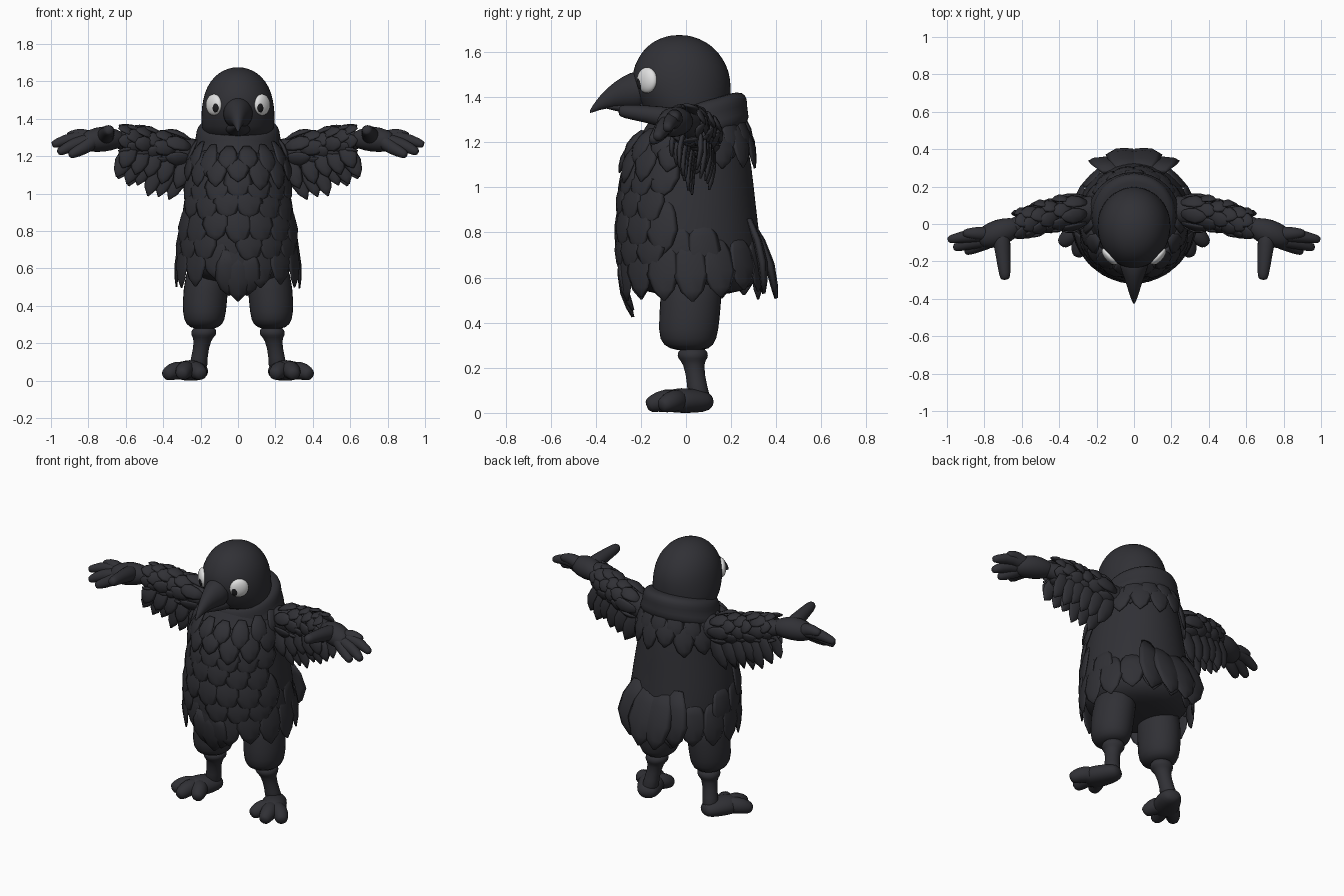
import bpy, bmesh, math, random
from mathutils import Vector as V

random.seed(4)
cube = bpy.data.objects.get("Cube")
if cube:
    bpy.data.objects.remove(cube)


def material(name, rgb, rough=0.8):
    m = bpy.data.materials.new(name)
    m.use_nodes = True
    m.diffuse_color = (*rgb, 1)
    node = next(n for n in m.node_tree.nodes if n.type == 'BSDF_PRINCIPLED')
    node.inputs["Base Color"].default_value = (*rgb, 1)
    node.inputs["Roughness"].default_value = rough
    return m


PLUMAGE = material("charcoal plumage", (0.03, 0.03, 0.036))
WHITE = material("eye white", (0.75, 0.75, 0.75))
PUPIL = material("pupil black", (0.012, 0.012, 0.014))


def finish(bm, name, mat=PLUMAGE, mirror=False, subdiv=0):
    bmesh.ops.recalc_face_normals(bm, faces=bm.faces[:])
    me = bpy.data.meshes.new(name)
    bm.to_mesh(me)
    bm.free()
    me.materials.append(mat)
    for p in me.polygons:
        p.use_smooth = True
    ob = bpy.data.objects.new(name, me)
    bpy.context.collection.objects.link(ob)
    if mirror:
        ob.modifiers.new("mirror", 'MIRROR').use_mirror_merge = False
    if subdiv:
        s = ob.modifiers.new("smooth", 'SUBSURF')
        s.levels = s.render_levels = subdiv


def skin(bm, rings):
    """Join equal rings of points into a capped tube."""
    loops = [[bm.verts.new(p) for p in r] for r in rings]
    n = len(loops[0])
    for a, b in zip(loops, loops[1:]):
        for i in range(n):
            bm.faces.new((a[i], a[(i + 1) % n], b[(i + 1) % n], b[i]))
    bm.faces.new(loops[0][::-1])
    bm.faces.new(loops[-1])


def ring(c, u, v, n):
    return [V(c) + u * math.cos(k * math.tau / n) + v * math.sin(k * math.tau / n) for k in range(n)]


def loft(bm, sections, u, v, n=24):
    """Sections are (centre, half width along u, half width along v)."""
    skin(bm, [ring(c, V(u) * a, V(v) * b, n) for c, a, b in sections])


def tube(bm, points, radii, n=10, flat=1.0):
    """Round-ended limb along a path."""
    pts = [V(p) for p in points]
    t0, t1 = (pts[1] - pts[0]).normalized(), (pts[-1] - pts[-2]).normalized()
    pts = [pts[0] - t0 * radii[0] * .6] + pts + [pts[-1] + t1 * radii[-1] * .6]
    rad = [radii[0] * .6] + list(radii) + [radii[-1] * .6]
    rings = []
    for i, p in enumerate(pts):
        t = (pts[min(i + 1, len(pts) - 1)] - pts[max(i - 1, 0)]).normalized()
        up = V((0, 0, 1)) if abs(t.z) < .8 else V((0, 1, 0))
        u = up.cross(t).normalized()
        rings.append(ring(p, u * rad[i], t.cross(u) * rad[i] * flat, n))
    skin(bm, rings)


def feather(bm, base, tip, normal, width, thick=0.014):
    """Leaf-shaped feather bulging along the normal."""
    base, tip = V(base), V(tip)
    d = tip - base
    side = d.cross(V(normal)).normalized()
    out = side.cross(d).normalized()
    rings = []
    for t, w in ((0, .4), (.3, .85), (.6, 1), (.85, .65), (1, .08)):
        c = base + d * t + out * thick * math.sin(t * math.pi)
        rings.append(ring(c, side * width * w, out * thick * (.3 + .7 * w), 8))
    skin(bm, rings)


# Body: elliptical sections (height, y centre, half width, half depth)
BODY = [(.52, .03, .16, .16), (.56, .03, .28, .28), (.65, .025, .318, .317), (.80, .012, .313, .314),
        (.95, .005, .292, .302), (1.10, .01, .262, .282), (1.20, .022, .242, .25), (1.30, .045, .205, .20), (1.40, .045, .15, .15)]
bm = bmesh.new()
loft(bm, [((0, cy, z), a, b) for z, cy, a, b in BODY], (1, 0, 0), (0, 1, 0), 32)
finish(bm, "body", subdiv=1)


def surface(angle, z, out=0.0):
    """Point on the body; angle zero is the front."""
    z0 = min(max(z, BODY[1][0]), BODY[-1][0])
    lo, hi = next(p for p in zip(BODY, BODY[1:]) if p[0][0] <= z0 <= p[1][0])
    f = (z0 - lo[0]) / (hi[0] - lo[0])
    _, cy, a, b = [p + (q - p) * f for p, q in zip(lo, hi)]
    return V(((a + out) * math.sin(angle), cy - (b + out) * math.cos(angle), z))


def radial(angle):
    return V((math.sin(angle), -math.cos(angle), .1))


# Hem all round, a second row on front and sides, finer rows on the breast
bm = bmesh.new()
ROWS = [(.52, .27, .024, -2), (.61, .25, .016, -.3), (.72, .24, .008, .1), (.84, .24, .004, .25), (.95, .22, .004, .25)]
for row, (tip_z, length, flare, limit) in enumerate(ROWS):
    count = 16
    for k in range(count):
        a = (k + .5 * (row % 2)) * math.tau / count
        if math.cos(a) < limit:
            continue
        drop = random.uniform(-.03, .03)
        spread = flare + .025 * abs(math.sin(a)) * (row == 0)
        feather(bm, surface(a, tip_z + length, -.016), surface(a, tip_z + drop, spread), radial(a), .078, .012)
# Front hem tuft
for x in (-.06, .06, 0):
    feather(bm, (x, -.29, .70), (x * .8, -.235, .425 + abs(x) * .5), (0, -1, -.2), .07, .018)
# Tail fan at the back
for x in (-.17, .17, -.06, .06):
    feather(bm, (x * .8, .28, .86), (x * .9, .43 - abs(x) * .5, .495 + abs(x) * .2), (0, 1, .3), .1, .022)
finish(bm, "body_feathers")

# Tilted cowl around the neck with a ragged fringe
bm = bmesh.new()
loft(bm, [((0, .035, 1.375), .17, .17), ((0, .045, 1.365), .208, .208), ((0, .05, 1.33), .226, .224),
          ((0, .045, 1.285), .226, .226), ((0, .04, 1.25), .252, .242), ((0, .025, 1.18), .252, .247)],
     (1, 0, 0), (0, 1, .28), 32)
finish(bm, "neck_cowl", subdiv=1)
bm = bmesh.new()
for layer, (top, bottom, width) in enumerate([(1.26, 1.07, .062), (1.30, 1.14, .055)]):
    for k in range(15):
        a = (k + .5 * layer) * math.tau / 15
        lift = -.05 * math.cos(a)
        tip = surface(a, bottom + lift * .5 + random.uniform(-.03, .03), .018)
        feather(bm, surface(a, top + lift, .006), tip, radial(a), width, .013)
finish(bm, "neck_feathers")

# Head
bm = bmesh.new()
loft(bm, [((0, .01, 1.28), .18, .17), ((0, 0, 1.36), .198, .198), ((0, -.018, 1.44), .198, .22),
          ((0, -.023, 1.51), .188, .218), ((0, -.025, 1.57), .168, .192), ((0, -.028, 1.625), .13, .15),
          ((0, -.03, 1.66), .08, .092), ((0, -.03, 1.676), .025, .03)], (1, 0, 0), (0, 1, 0))
finish(bm, "head", subdiv=1)

# Beak halves
bm = bmesh.new()
loft(bm, [((0, -.17, 1.43), .10, .10), ((0, -.25, 1.43), .068, .082), ((0, -.32, 1.411), .042, .057),
          ((0, -.38, 1.378), .024, .034), ((0, -.42, 1.342), .008, .012), ((0, -.427, 1.333), .003, .004)],
     (1, 0, 0), (0, 0, 1), 16)
finish(bm, "upper_beak", subdiv=1)
bm = bmesh.new()
loft(bm, [((0, -.12, 1.345), .09, .05), ((0, -.22, 1.348), .05, .034), ((0, -.31, 1.357), .025, .018),
          ((0, -.37, 1.358), .008, .006)], (1, 0, 0), (0, 0, 1), 16)
finish(bm, "lower_beak", subdiv=1)


# Eyes: shallow lenses nearly flush with the head, pupils set low and inwards
def lens(name, centre, width, height, thick, mat):
    along, out = V((.68, .73, 0)), V((.73, -.68, 0))
    b = bmesh.new()
    bmesh.ops.create_uvsphere(b, u_segments=24, v_segments=14, radius=1)
    for v in b.verts:
        x, y, z = v.co
        v.co = V(centre) + along * x * width + out * y * thick + V((0, 0, z * height))
    finish(b, name, mat, mirror=True)


lens("eyes", (.129, -.173, 1.475), .056, .057, .027, WHITE)
lens("pupils", (.121, -.200, 1.463), .023, .029, .013, PUPIL)

# Arms
ARM = [V((.16, .08, 1.20)), V((.38, .06, 1.24)), V((.52, .03, 1.27)), V((.66, -.02, 1.29))]
ARM_R = [.09, .075, .062, .05]
bm = bmesh.new()
tube(bm, ARM, ARM_R, 12)
finish(bm, "arms", mirror=True, subdiv=1)


def arm_at(t):
    i = min(int(t * 3), 2)
    f = t * 3 - i
    return ARM[i].lerp(ARM[i + 1], f), ARM_R[i] + (ARM_R[i + 1] - ARM_R[i]) * f


# Flight feathers sweeping down and outwards, then short coverts
bm = bmesh.new()
for y, reach, count in ((.04, .9, 6), (-.01, 1.0, 6), (-.045, .65, 5)):
    for k in range(count):
        f = k / (count - 1)
        base, _ = arm_at(.14 + .62 * f)
        base.y += y
        tip = V((.37 + .28 * f, base.y + y * .5 - .03, .94 + .13 * f + random.uniform(-.03, .03)))
        feather(bm, base, base.lerp(tip, reach), (0, -1 if y < .02 else 1, 0), .048)
for j in range(6):
    for k in range(7):
        a = (k + .5 * (j % 2)) * math.tau / 7
        c, r = arm_at(.14 + .12 * j)
        out = V((0, math.cos(a), math.sin(a)))
        end, r2 = arm_at(min(.38 + .12 * j + random.uniform(-.04, .04), .95))
        feather(bm, c + out * r * .85, end + out * (r2 + random.uniform(.008, .03)), out, .042, .012)
finish(bm, "wing_feathers", mirror=True)

# Hands with broad fingers and a forward thumb
bm = bmesh.new()
tube(bm, [(.64, -.015, 1.29), (.715, -.045, 1.295), (.80, -.075, 1.28)], [.055, .08, .065], 12, .95)
for mid, tip in [((.87, -.06, 1.305), (.98, -.082, 1.265)), ((.88, -.10, 1.265), (.95, -.125, 1.225)),
                 ((.83, -.115, 1.24), (.89, -.145, 1.21)), ((.84, -.05, 1.32), (.90, -.05, 1.31))]:
    tube(bm, [(.77, (mid[1] - .06) / 2, 1.285), mid, tip], [.045, .038, .026], 10)
tube(bm, [(.71, -.06, 1.305), (.70, -.17, 1.325), (.69, -.28, 1.338)], [.055, .04, .033], 10)
finish(bm, "hands", mirror=True, subdiv=1)

# Legs: baggy thighs, ankle cuffs, shins
bm = bmesh.new()
loft(bm, [((.15, .03, .66), .12, .14), ((.175, .02, .48), .122, .138), ((.18, .01, .36), .12, .137),
          ((.18, .01, .295), .102, .118), ((.18, .02, .275), .05, .055)], (1, 0, 0), (0, 1, 0), 16)
finish(bm, "thighs", mirror=True, subdiv=1)
bm = bmesh.new()
loft(bm, [((.18, .03, .29), .05, .05), ((.182, .03, .27), .07, .07), ((.184, .03, .24), .07, .07),
          ((.188, .032, .225), .045, .045), ((.208, .05, .12), .042, .042), ((.215, .06, .05), .06, .06)],
     (1, 0, 0), (0, 1, 0), 14)
finish(bm, "shins", mirror=True, subdiv=1)

# Feet turned outwards, three stout toes, flat soles
bm = bmesh.new()
tube(bm, [(.215, .078, .05), (.245, .01, .052), (.275, -.05, .05)], [.068, .08, .085], 12, .75)
for mid, tip in [((.22, -.07, .06), (.20, -.12, .038)), ((.285, -.09, .062), (.297, -.152, .038)),
                 ((.335, -.05, .058), (.375, -.095, .036))]:
    tube(bm, [(.26, -.02, .05), mid, tip], [.05, .054, .042], 10)
for v in bm.verts:
    v.co.z = max(v.co.z, 0)
finish(bm, "feet", mirror=True, subdiv=1)
